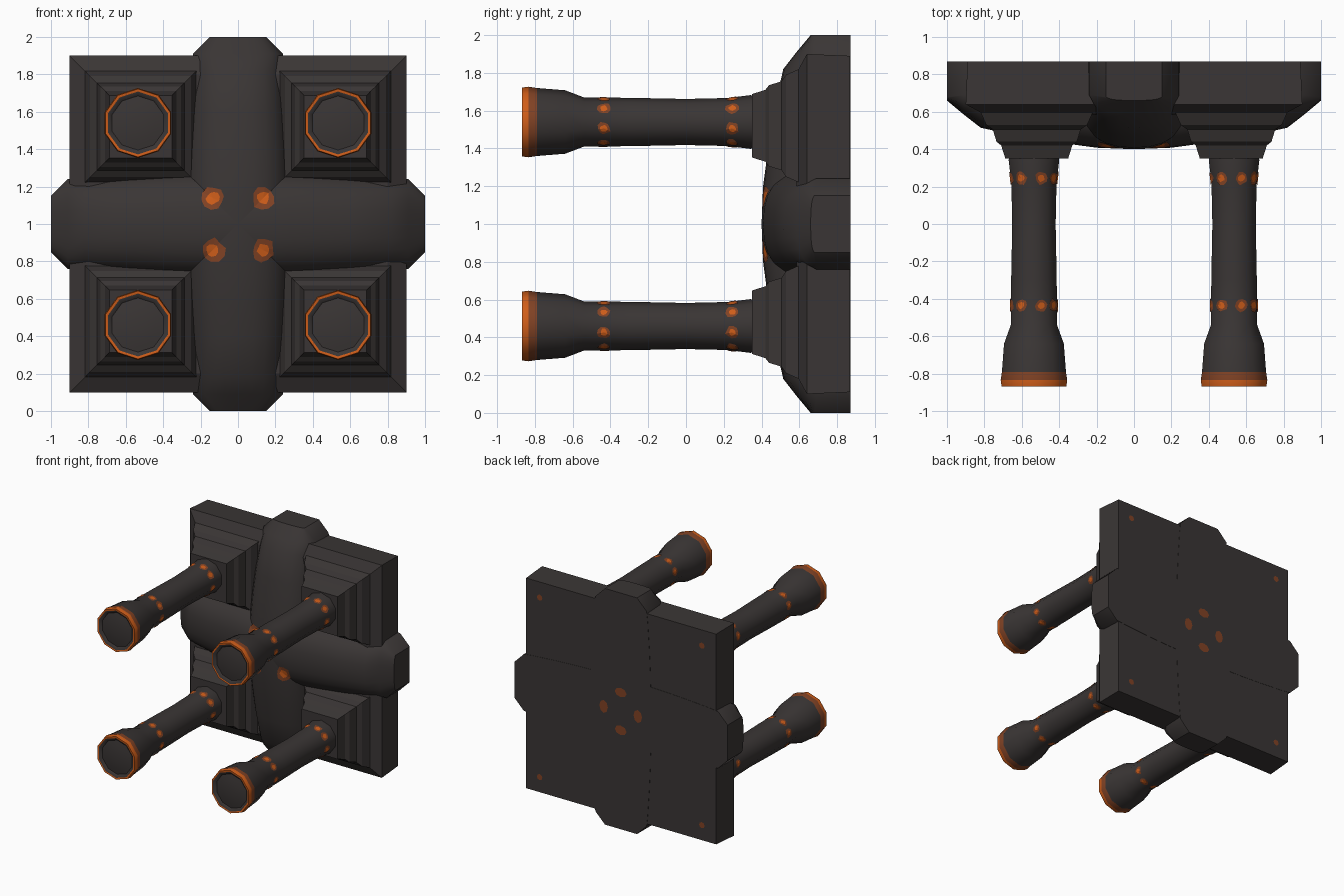
import bpy, bmesh, math, random
from mathutils import Vector
from mathutils.bvhtree import BVHTree

if "Cube" in bpy.data.objects:
    bpy.data.objects.remove(bpy.data.objects["Cube"])

random.seed(4)


def material(name, rgb):
    m = bpy.data.materials.new(name)
    m.diffuse_color = (*rgb, 1)
    m.use_nodes = True
    m.node_tree.nodes["Principled BSDF"].inputs["Base Color"].default_value = m.diffuse_color
    return m


DARK = material("charcoal", (0.042, 0.036, 0.035))
ORANGE = material("glowing orange", (0.62, 0.11, 0.01))
EMBER = material("dull ember", (0.22, 0.055, 0.018))


def make(name, verts, faces, mats=None, smooth=None):
    me = bpy.data.meshes.new(name)
    me.from_pydata([tuple(v) for v in verts], [], faces)
    for m in (DARK, ORANGE, EMBER):
        me.materials.append(m)
    if mats:
        for p, i in zip(me.polygons, mats):
            p.material_index = i
    bm = bmesh.new()
    bm.from_mesh(me)
    bmesh.ops.recalc_face_normals(bm, faces=bm.faces)
    bm.to_mesh(me)
    bm.free()
    ob = bpy.data.objects.new(name, me)
    bpy.context.scene.collection.objects.link(ob)
    if smooth:
        bpy.ops.object.select_all(action='DESELECT')
        ob.select_set(True)
        bpy.context.view_layer.objects.active = ob
        bpy.ops.object.shade_smooth_by_angle(angle=math.radians(smooth))
    return ob


def loft(name, rings, seg_mats=None, smooth=None):
    """Join equal-length rings with quads and cap both ends."""
    n = len(rings[0])
    verts = [v for r in rings for v in r]
    faces, mats = [], []
    for k in range(len(rings) - 1):
        for i in range(n):
            j = (i + 1) % n
            faces.append((k*n + i, k*n + j, (k+1)*n + j, (k+1)*n + i))
            mats.append(seg_mats[k] if seg_mats else 0)
    faces += [tuple(range(n)), tuple(range(len(verts) - n, len(verts)))]
    return make(name, verts, faces, mats + [0, 0], smooth)


def square(cx, cz, half, y):
    return [(cx + sx*half, y, cz + sz*half)
            for sx, sz in ((-1, -1), (1, -1), (1, 1), (-1, 1))]


def decal(name, trees, origin, direction, radius):
    """Small ragged spot projected on a surface: bright core, dull fringe."""
    d = Vector(direction).normalized()
    u = d.orthogonal().normalized()
    v = d.cross(u)
    n = 10
    pts = [Vector(origin)]
    for f in (0.55, 1.0):
        for i in range(n):
            a = 2*math.pi*i/n
            r = radius*f*random.uniform(0.8, 1.1)
            pts.append(Vector(origin) + u*r*math.cos(a) + v*r*math.sin(a))
    out = []
    for p in pts:
        hits = [t.ray_cast(p, d) for t in trees]
        hits = [h for h in hits if h[0] is not None]
        if not hits:
            return
        out.append(min(hits, key=lambda h: h[3])[0] - d*0.005)
    faces, mats = [], []
    for i in range(n):
        j = (i + 1) % n
        faces += [(0, 1 + i, 1 + j), (1 + i, 1 + n + i, 1 + n + j, 1 + j)]
        mats += [1, 2]
    ob = make(name, out, faces, mats)
    # normals face the ray origin
    if ob.data.polygons[0].normal.dot(d) > 0:
        ob.data.flip_normals()
    return ob


def tree(ob):
    return BVHTree.FromPolygons([v.co for v in ob.data.vertices],
                                [p.vertices[:] for p in ob.data.polygons])


# Square back plate with a sloped front
loft("back_plate", [square(0, 1, h, y) for h, y in
                    ((0.89, 0.868), (0.9, 0.64), (0.8, 0.585))])

# Rounded cross bars: station, half width, front depth
STATIONS = [(0, 0.28, 0.40), (0.2, 0.28, 0.408), (0.4, 0.275, 0.435),
            (0.6, 0.265, 0.465), (0.82, 0.25, 0.515),
            (0.91, 0.24, 0.585), (1.0, 0.15, 0.66)]
STATIONS = [(-s, w, y) for s, w, y in reversed(STATIONS[1:])] + STATIONS
ROUND = [(0, 0), (0.3, 0.006), (0.55, 0.025), (0.75, 0.06), (0.9, 0.11), (1, 0.19)]


def bar_ring(s, w, yf, upright):
    k = min(1, (1.02 - abs(s))/0.2)       # section squares off at the ends
    side = [(t*w, yf + dy*k) for t, dy in ROUND] + [(w, 0.87)]
    prof = [(-a, y) for a, y in reversed(side[1:])] + side
    return [(a, y, 1 + s) if upright else (s, y, 1 + a) for a, y in prof]


bars = []
for name, upright in (("vertical_bar", True), ("horizontal_bar", False)):
    bars.append(tree(loft(name, [bar_ring(*st, upright) for st in STATIONS], smooth=40)))

# Legs: y, radius, and the colour of the segment that follows
LEG = [(0.5, 0.13, 0), (0.34, 0.142, 0), (0.22, 0.127, 0), (0.0, 0.122, 0),
       (-0.3, 0.128, 0), (-0.54, 0.13, 0), (-0.64, 0.168, 0), (-0.79, 0.18, 2),
       (-0.835, 0.187, 1), (-0.868, 0.182, 1), (-0.868, 0.168, 0),
       (-0.85, 0.145, 0), (-0.858, 0.10, 0), (-0.863, 0.04, 0)]
SIDES = 10

for sx, xn in ((-1, "left"), (1, "right")):
    for sz, zn in ((-1, "lower"), (1, "upper")):
        tag = zn + "_" + xn
        cx, cz = sx*0.535, 1 + sz*0.54
        # Stepped square socket
        loft("socket_" + tag, [square(sx*0.52, 1 + sz*0.52, h, y) for h, y in
                               ((0.31, 0.62), (0.27, 0.53), (0.235, 0.505),
                                (0.215, 0.44), (0.19, 0.42), (0.168, 0.35))])
        rings = []
        for y, r, _ in LEG:
            rings.append([(cx + r*math.cos(2*math.pi*(i + 0.5)/SIDES), y,
                           cz + r*math.sin(2*math.pi*(i + 0.5)/SIDES))
                          for i in range(SIDES)])
        leg = loft("leg_" + tag, rings, [m for _, _, m in LEG], 42)
        # Ember spots around the shaft
        lt = [tree(leg)]
        for y in (0.245, -0.435):
            for deg in (-15, 35, 72, 122, 165, 215, 255, 300):
                a = math.radians(deg)
                d = (-math.cos(a), 0, -math.sin(a))
                decal("leg_spot_" + tag, lt,
                      (cx - d[0]*0.4, y, cz - d[2]*0.4), d, 0.036)
        # Spots on the front of the cross
        decal("front_spot_" + tag, bars, (sx*0.135, 0, 1 + sz*0.14), (0, 1, 0), 0.065)


# Dull spots on the back: ring of four and one near each corner
def back_spot(x, z, rx, rz):
    n = 8
    pts = [(x + rx*math.cos(2*math.pi*i/n), 0.874, z + rz*math.sin(2*math.pi*i/n))
           for i in range(n)]
    ob = make("back_spot", pts, [tuple(range(n))], [2])
    if ob.data.polygons[0].normal.y < 0:
        ob.data.flip_normals()


for s in (-1, 1):
    back_spot(s*0.16, 1, 0.04, 0.055)
    back_spot(0, 1 + s*0.16, 0.055, 0.04)
    for t in (-1, 1):
        back_spot(s*0.76, 1 + t*0.76, 0.026, 0.026)
